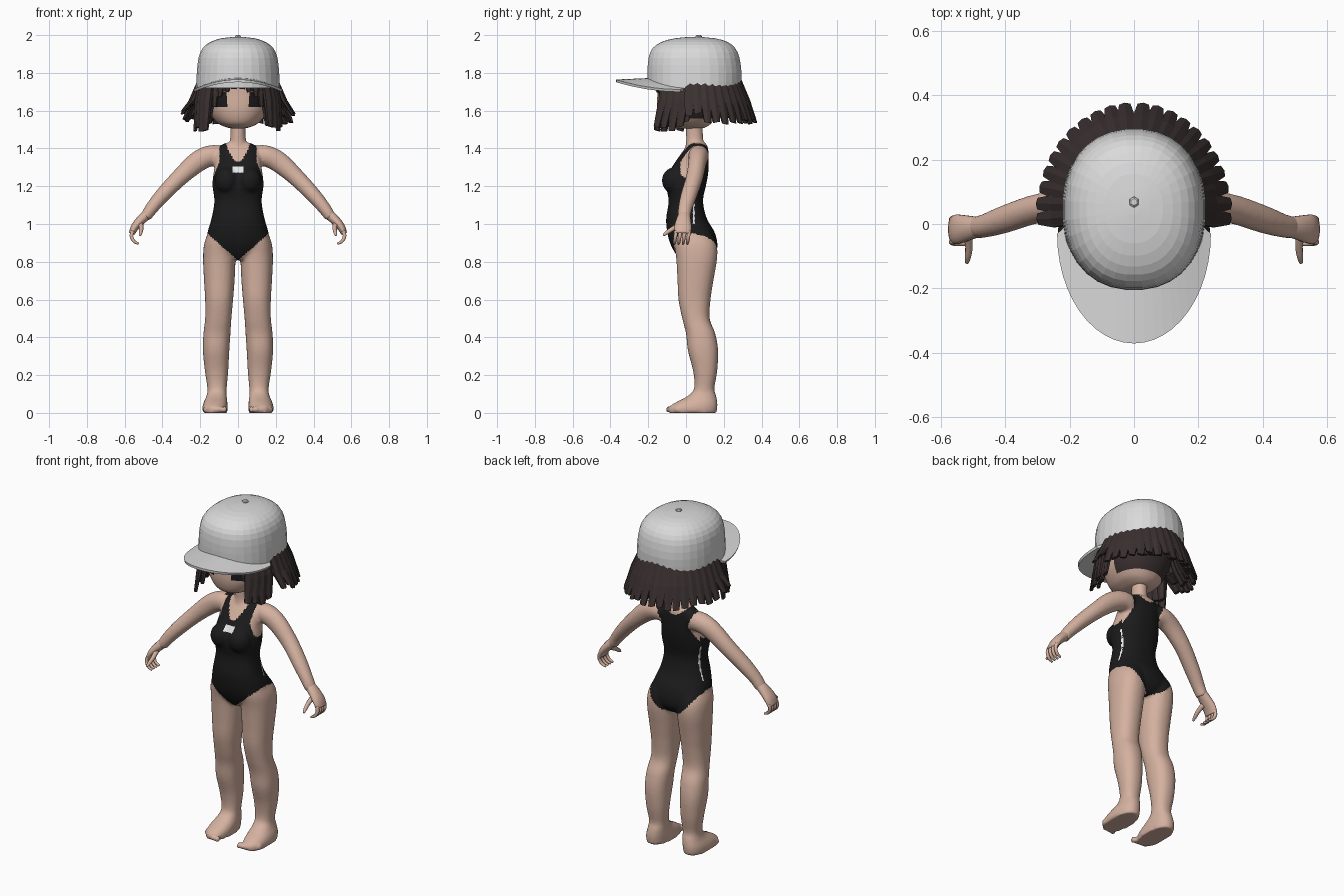
import bpy, bmesh, math, random
from mathutils import Vector, Matrix

if "Cube" in bpy.data.objects:
    bpy.data.objects.remove(bpy.data.objects["Cube"])

random.seed(4)


def material(name, rgb):
    m = bpy.data.materials.new(name)
    m.diffuse_color = (*rgb, 1)
    m.use_nodes = True
    m.node_tree.nodes["Principled BSDF"].inputs["Base Color"].default_value = m.diffuse_color
    return m


SKIN = material("skin", (0.66, 0.44, 0.35))
SUIT = material("black suit", (0.011, 0.011, 0.012))
HAIR = material("dark brown hair", (0.043, 0.030, 0.030))
CAP = material("light grey cap", (0.70, 0.70, 0.70))
WHITE = material("white trim", (0.80, 0.80, 0.80))
EYE = material("dark eye", (0.012, 0.010, 0.012))


def dense(rows, k=4):
    """Smoothly resample a list of equal length tuples."""
    out = []
    for i in range(len(rows) - 1):
        p = [rows[max(0, min(len(rows) - 1, i + j))] for j in (-1, 0, 1, 2)]
        for t in (j / k for j in range(k)):
            out.append(tuple(
                b + 0.5 * t * (c - a + t * (2 * a - 5 * b + 4 * c - d + t * (3 * (b - c) + d - a)))
                for a, b, c, d in zip(*p)))
    return out + [rows[-1]]


def level(z, x0, x1, y0, y1):
    """Horizontal cross-section from its extents."""
    return (Vector(((x0 + x1) / 2, (y0 + y1) / 2, z)),
            Vector(((x1 - x0) / 2, 0, 0)), Vector((0, (y1 - y0) / 2, 0)))


def loft(bm, rings, sides=32, power=2.0):
    """Skin closed superellipse rings given as (centre, u, v)."""
    rows = []
    for c, u, v in rings:
        row = []
        for i in range(sides):
            a = 2 * math.pi * (i + 0.5) / sides
            ca, sa = math.cos(a), math.sin(a)
            row.append(bm.verts.new(c + u * math.copysign(abs(ca) ** (2 / power), ca)
                                    + v * math.copysign(abs(sa) ** (2 / power), sa)))
        rows.append(row)
    for r, q in zip(rows, rows[1:]):
        for i in range(sides):
            j = (i + 1) % sides
            bm.faces.new((r[i], r[j], q[j], q[i]))
    bm.faces.new(rows[0][::-1])
    bm.faces.new(rows[-1])


def tube(bm, rows, side, sides=16):
    """Limb through rows of (x, y, z, half width in y, half thickness)."""
    pts = [Vector((side * r[0], r[1], r[2])) for r in rows]
    rings = []
    for i, r in enumerate(rows):
        d = (pts[min(i + 1, len(pts) - 1)] - pts[max(i - 1, 0)]).normalized()
        v = d.cross(Vector((0, 1, 0))).normalized()
        u = v.cross(d).normalized()
        rings.append((pts[i], u * r[3], v * r[4]))
    loft(bm, rings, sides)


def ball(bm, centre, size):
    bmesh.ops.create_uvsphere(bm, u_segments=20, v_segments=12, radius=1,
                              matrix=Matrix.Translation(centre) @ Matrix.Diagonal((*size, 1)))


def finish(name, bm, mats, smooth=False):
    bmesh.ops.recalc_face_normals(bm, faces=bm.faces[:])
    me = bpy.data.meshes.new(name)
    bm.to_mesh(me)
    bm.free()
    for m in mats:
        me.materials.append(m)
    ob = bpy.data.objects.new(name, me)
    bpy.context.scene.collection.objects.link(ob)
    for p in me.polygons:
        p.use_smooth = smooth
    return ob


# Body: torso, bust, neck, legs, feet and arms fused into one skin
bm = bmesh.new()
torso = [(1.43, .06, .01, .10), (1.41, .10, 0, .115), (1.36, .122, -.035, .12),
         (1.30, .125, -.075, .12), (1.25, .132, -.10, .115), (1.20, .135, -.105, .105),
         (1.12, .125, -.092, .09), (1.03, .14, -.105, .11), (.96, .16, -.10, .15),
         (.90, .165, -.085, .166), (.85, .13, -.06, .16), (.81, .04, -.03, .13)]
loft(bm, [level(z, -w, w, a, b) for z, w, a, b in dense(torso)], 48, 2.3)
neck = [(1.38, .06, -.01, .11), (1.43, .046, 0, .095), (1.47, .04, 0, .09), (1.56, .042, 0, .09)]
loft(bm, [level(z, -w, w, a, b) for z, w, a, b in dense(neck)])
leg = [(.97, .03, .15, -.07, .12), (.90, .012, .178, -.065, .16), (.82, .013, .185, -.052, .165),
       (.70, .018, .18, -.045, .145), (.60, .026, .174, -.04, .13), (.50, .035, .174, -.02, .125),
       (.42, .04, .183, 0, .155), (.33, .046, .186, .01, .17), (.22, .052, .175, .038, .165),
       (.13, .06, .162, .043, .15), (.09, .06, .167, .01, .16), (.055, .056, .182, -.055, .166),
       (.03, .055, .188, -.09, .166), (0, .057, .186, -.092, .162)]
arm = [(.09, .068, 1.36, .05, .055), (.15, .066, 1.36, .054, .056), (.22, .06, 1.325, .048, .055),
       (.31, .045, 1.245, .045, .046), (.40, .015, 1.152, .043, .04), (.46, -.005, 1.08, .037, .034),
       (.49, -.01, 1.035, .034, .03)]
for s in (-1, 1):
    ball(bm, (s * .06, -.062, 1.23), (.064, .066, .07))
    loft(bm, [level(z, s * a, s * b, c, d) for z, a, b, c, d in dense(leg)], 32, 2.25)
    tube(bm, dense(arm), s, 24)
    for i in range(5):
        ball(bm, (s * (.072 + .025 * i), -.09 + .003 * i * i, .018), (.014, .018, .018))
body = finish("body_and_suit", bm, [])
rm = body.modifiers.new("fuse", "REMESH")
rm.mode = 'VOXEL'
rm.voxel_size = .0085
sm = body.modifiers.new("soften", "SMOOTH")
sm.factor, sm.iterations = .5, 4
fused = bpy.data.meshes.new_from_object(body.evaluated_get(bpy.context.evaluated_depsgraph_get()))
body.modifiers.clear()
body.data = fused
fused.materials.clear()
for m in (SKIN, SUIT, WHITE):
    fused.materials.append(m)


def suit_index(x, y, z):
    """0 skin, 1 suit, 2 white trim."""
    x = abs(x)
    if z > 1.43 or z < .79:
        return 0
    front = y < .05
    if z < 1.0:                                   # leg openings
        hem = .808 + (.87 * x if front else .145 * (x / .165) ** 2)
        return 1 if z > hem else 0
    if z < 1.23:                                  # waist with side piping
        if x > .165:
            return 0
        return 2 if x > .09 and abs(y - .04) < .004 and z < 1.2 else 1
    limit = .138 - .04 * min(1, (z - 1.23) / .10) if front else .09 + .035 * abs(z - 1.33) / .1
    scoop = 1.33 if front else 1.39               # neck and arm openings
    if x > limit or (z > scoop and x < .062 * math.sqrt((z - scoop) / (1.425 - scoop))):
        return 0
    return 2 if front and x < .03 and abs(z - 1.29) < .016 else 1


for p in fused.polygons:
    p.material_index = suit_index(*p.center)
    p.use_smooth = True

# Hands with curled fingers
for s, label in ((-1, "right"), (1, "left")):
    bm = bmesh.new()
    tube(bm, dense([(.475, -.008, 1.055, .03, .028), (.51, -.012, 1.025, .038, .026),
                    (.545, -.016, .985, .046, .022), (.562, -.018, .95, .044, .016)]), s)
    for i in range(4):
        y = -.052 + .023 * i
        tube(bm, dense([(.558, y, .962, .011, .011), (.564, y - .004, .935, .010, .010),
                        (.55, y - .008, .908, .009, .009), (.525, y - .01, .895, .006, .006)]), s, 8)
    tube(bm, dense([(.515, -.03, 1.0, .016, .014), (.512, -.07, .975, .013, .012),
                    (.515, -.10, .955, .011, .010), (.518, -.12, .94, .006, .006)]), s, 8)
    finish(label + "_hand", bm, [SKIN], True)

# Head with painted eyes and a dark scalp
bm = bmesh.new()
head = [(1.505, .03, -.05, .08), (1.515, .07, -.10, .11), (1.54, .115, -.135, .14),
        (1.60, .158, -.153, .18), (1.68, .178, -.152, .21), (1.76, .18, -.145, .22), (1.86, .14, -.10, .18)]
loft(bm, [level(z, -w, w, a, b) for z, w, a, b in dense(head, 8)], 72, 2.2)
ob = finish("head", bm, [SKIN, EYE, HAIR], True)
for p in ob.data.polygons:
    x, y, z = p.center
    if y > .02 and z > 1.56:
        p.material_index = 2
    elif y < 0 and .055 < abs(x) < .122 and 1.622 < z < 1.695:
        p.material_index = 1


# Hair: chunky tapered locks hanging from under the cap
def lock(bm, side, deg, base, mid, tip, w):
    """base, mid, tip are (x radius, y radius, z) around the head."""
    a = math.radians(deg)
    rings = []
    for (rx, ry, z), k in ((base, .8), (mid, 1.0), (tip, .62)):
        c = Vector((side * rx * math.sin(a), .05 - ry * math.cos(a), z))
        u = Vector((side * math.cos(a), math.sin(a), random.uniform(-.3, .3) if k < .7 else 0)) * w * k
        v = Vector((side * math.sin(a), -math.cos(a), 0)) * .016 * k
        rings.append((c, u, v))
    loft(bm, rings, 6)


bm = bmesh.new()
for s in (-1, 1):
    for i in range(15):
        deg = 47 + 9.1 * i
        rx, z = (.235, 1.50) if deg < 78 else (.295, 1.585) if deg < 98 else (.29, 1.54)
        ry = .30 if deg < 98 else .318
        for f, lift in ((1, 0), (.86, .03)):
            j = random.uniform(-.012, .018)
            lock(bm, s, deg + (0 if f == 1 else 4), (.20 * f, .232 * f, 1.765),
                 (.245 * f if deg > 78 else .222 * f, (.275 if deg > 78 else .25) * f, 1.655),
                 (rx * f, ry * f, z + lift + j), .033)
    for deg, z in ((6, 1.715), (18, 1.70), (29, 1.675), (38, 1.62)):
        lock(bm, s, deg, (.19, .20, 1.76), (.20, .208, (z + 1.76) / 2), (.205, .208, z), .026)
finish("hair", bm, [HAIR])

# Cap crown and button
bm = bmesh.new()
crown = [(1.72, .222, -.203, .292), (1.80, .219, -.205, .295), (1.88, .210, -.199, .284),
         (1.93, .188, -.178, .262), (1.963, .148, -.132, .222), (1.983, .09, -.06, .155),
         (1.991, .015, .03, .062)]
loft(bm, [level(z, -w, w, a, b) for z, w, a, b in dense(crown, 2)], 32, 2.25)
finish("cap_crown", bm, [CAP])
bm = bmesh.new()
loft(bm, [level(z, -r, r, .068 - r, .068 + r) for z, r in ((1.98, .017), (1.995, .017), (2.0, .011))], 6)
finish("cap_button", bm, [CAP])

# Curved cap brim
bm = bmesh.new()
rows = []
for k in range(5):
    t = k / 4
    row = []
    for i in range(25):
        a = math.pi * i / 24
        ca, sa = math.cos(a), math.sin(a)
        row.append(bm.verts.new(((.214 + .022 * t) * ca, -.01 - .02 * t - (.175 + .165 * t) * sa,
                                 1.766 - .008 * t - .052 * ca * ca)))
    rows.append(row)
for r, q in zip(rows, rows[1:]):
    for i in range(24):
        bm.faces.new((r[i], q[i], q[i + 1], r[i + 1]))
brim = finish("cap_brim", bm, [CAP])
so = brim.modifiers.new("thickness", "SOLIDIFY")
so.thickness, so.offset = .014, 0
